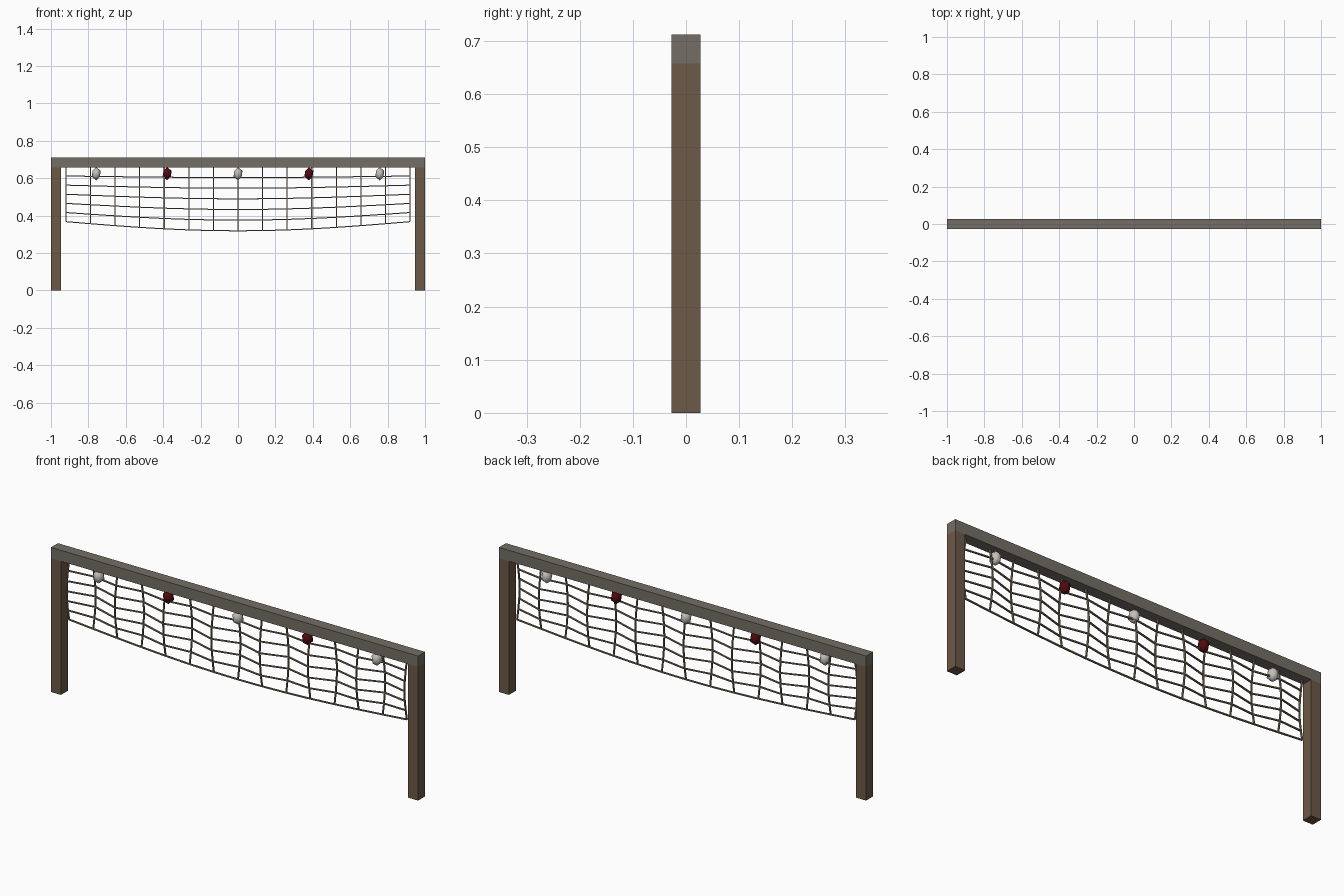
import bpy, bmesh, math
from mathutils import Vector

if "Cube" in bpy.data.objects:
    bpy.data.objects.remove(bpy.data.objects["Cube"])


def material(name, rgb):
    m = bpy.data.materials.new(name)
    m.diffuse_color = (*rgb, 1)
    m.use_nodes = True
    m.node_tree.nodes["Principled BSDF"].inputs["Base Color"].default_value = m.diffuse_color
    return m


POST = material("post_brown", (0.15, 0.1, 0.065))
BEAM = material("beam_grey", (0.175, 0.155, 0.13))
CORD = material("cord", (0.25, 0.2, 0.14))
PALE = material("pale_bead", (0.55, 0.53, 0.48))
RED = material("red_bead", (0.08, 0.003, 0.005))


def box(name, center, size, mat):
    bpy.ops.mesh.primitive_cube_add(size=1, location=center)
    ob = bpy.context.object
    ob.name = name
    ob.scale = size
    ob.data.materials.append(mat)


# Frame: two posts and a crossbeam
W, H, TOP = 0.054, 0.658, 0.712
for side, label in ((-1, "left"), (1, "right")):
    box(label + "_post", (side * (1 - W / 2), 0, H / 2), (W, W, H), POST)
box("top_beam", (0, 0, (H + TOP) / 2), (2, W, TOP - H), BEAM)

# Sagging net of thin cords, pleated so alternate columns bulge front and back
COLS, ROWS, HALF = 14, 6, 0.92


def net_point(c, r):
    u, v = c / COLS, r / ROWS
    drop = 0.293 + 0.049 * math.sin(math.pi * u)
    ripple = -0.019 * math.cos(math.pi * c) * math.sin(math.pi * v)
    return Vector(((2 * u - 1) * HALF, ripple, 0.661 - drop * v))


def strand(bm, pts, width=0.0027, depth=0.004):
    # Sweep a rectangular section along the points, deeper in y
    rings = []
    for i, p in enumerate(pts):
        t = pts[min(i + 1, len(pts) - 1)] - pts[max(i - 1, 0)]
        side = Vector((-t.z, 0, t.x)).normalized() * width
        y = Vector((0, depth, 0))
        rings.append([bm.verts.new(p + a * side + b * y)
                      for a, b in ((1, 1), (1, -1), (-1, -1), (-1, 1))])
    for a, b in zip(rings, rings[1:]):
        for k in range(4):
            n = (k + 1) % 4
            bm.faces.new((a[k], a[n], b[n], b[k]))
    bm.faces.new(rings[0])
    bm.faces.new(rings[-1])


bm = bmesh.new()
for r in range(ROWS + 1):
    strand(bm, [net_point(c, r) for c in range(COLS + 1)])
for c in range(COLS + 1):
    strand(bm, [net_point(c, r) for r in range(ROWS + 1)])
bmesh.ops.recalc_face_normals(bm, faces=bm.faces)
mesh = bpy.data.meshes.new("net")
bm.to_mesh(mesh)
bm.free()
mesh.materials.append(CORD)
bpy.context.collection.objects.link(bpy.data.objects.new("net", mesh))

# Low-poly beads hanging under the beam
for i in range(5):
    bpy.ops.mesh.primitive_ico_sphere_add(subdivisions=1, radius=1,
                                          location=((i - 2) * 0.379, 0, 0.624))
    bead = bpy.context.object
    bead.name = "bead_%d" % (i + 1)
    bead.scale = (0.027, 0.03, 0.035)
    bpy.ops.object.shade_smooth()
    bead.data.materials.append(RED if i % 2 else PALE)
